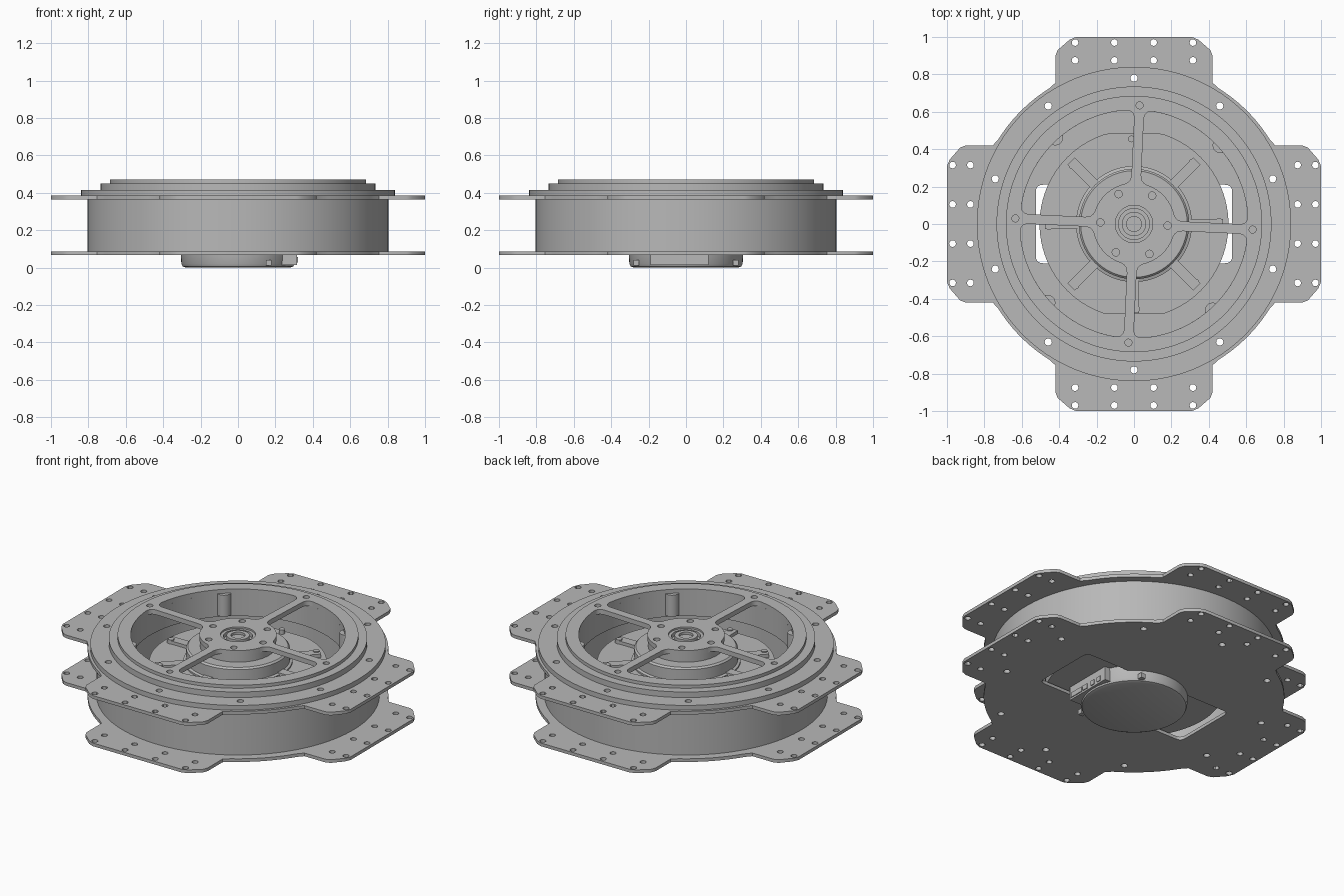
import bpy, bmesh
from math import pi, sin, cos, asin, radians, sqrt
from mathutils import Vector

cube = bpy.data.objects.get("Cube")
if cube:
    bpy.data.objects.remove(cube)

metal = bpy.data.materials.new("grey_metal")
metal.use_nodes = True
grey = (0.48, 0.48, 0.48, 1)
metal.diffuse_color = grey
metal.node_tree.nodes["Principled BSDF"].inputs["Base Color"].default_value = grey


def finish(name, bm):
    bmesh.ops.remove_doubles(bm, verts=bm.verts, dist=1e-5)
    bmesh.ops.recalc_face_normals(bm, faces=bm.faces)
    mesh = bpy.data.meshes.new(name)
    bm.to_mesh(mesh)
    bm.free()
    mesh.materials.clear()
    mesh.materials.append(metal)
    ob = bpy.data.objects.new(name, mesh)
    bpy.context.collection.objects.link(ob)
    bpy.ops.object.select_all(action='DESELECT')
    bpy.context.view_layer.objects.active = ob
    ob.select_set(True)
    bpy.ops.object.shade_smooth_by_angle(angle=radians(30))
    return ob


def polar(r, a):
    return Vector((r * cos(a), r * sin(a)))


def circle(r, centre=(0, 0), n=96):
    return [Vector(centre) + polar(r, 2 * pi * i / n) for i in range(n)]


def rounded(points, f, n=5):
    """Round every corner of a polygon, cutting back by f."""
    out = []
    for i, p in enumerate(points):
        a = p + (points[i - 1] - p).normalized() * f
        b = p + (points[(i + 1) % len(points)] - p).normalized() * f
        for k in range(n + 1):
            t = k / n
            out.append(a * (1 - t) ** 2 + p * 2 * t * (1 - t) + b * t * t)
    return out


def slab(name, loops, z0, z1):
    """Flat part: the first loop is the outline, the others are holes."""
    cu = bpy.data.curves.new(name + "_outline", 'CURVE')
    cu.dimensions, cu.fill_mode = '2D', 'BOTH'
    cu.extrude = (z1 - z0) / 2
    for loop in loops:
        sp = cu.splines.new('POLY')
        sp.points.add(len(loop) - 1)
        for pt, v in zip(sp.points, loop):
            pt.co = (v.x, v.y, 0, 1)
        sp.use_cyclic_u = True
    tmp = bpy.data.objects.new(name + "_outline", cu)
    bpy.context.collection.objects.link(tmp)
    mesh = bpy.data.meshes.new_from_object(tmp.evaluated_get(bpy.context.evaluated_depsgraph_get()))
    bpy.data.objects.remove(tmp)
    bm = bmesh.new()
    bm.from_mesh(mesh)
    bpy.data.meshes.remove(mesh)
    bmesh.ops.translate(bm, verts=bm.verts, vec=(0, 0, (z0 + z1) / 2))
    return finish(name, bm)


def lathe(name, profile, centre=(0, 0), n=96):
    bm = bmesh.new()
    vs = [bm.verts.new((r, 0, z)) for r, z in profile]
    es = [bm.edges.new(p) for p in zip(vs, vs[1:])]
    bmesh.ops.spin(bm, geom=vs + es, cent=(0, 0, 0), axis=(0, 0, 1), angle=2 * pi, steps=n)
    bmesh.ops.translate(bm, verts=bm.verts, vec=(*centre, 0))
    return finish(name, bm)


def disc(name, r, z0, z1, centre=(0, 0), n=24):
    return lathe(name, [(0, z0), (r, z0), (r, z1), (0, z1)], centre, n)


def box(name, x0, x1, y0, y1, z0, z1, turn=0):
    c = [(x0, y0), (x1, y0), (x1, y1), (x0, y1)]
    loop = [polar(1, turn) * x + polar(1, turn + pi / 2) * y for x, y in c]
    return slab(name, [loop], z0, z1)


# Mounting plates: round body with four chamfered tabs
BODY, TAB = 0.855, 0.42
outline = []
for q in range(4):
    t = q * pi / 2
    ux, uy = polar(1, t), polar(1, t + pi / 2)
    half = [(0.755, TAB), (0.90, TAB), (0.93, 0.408), (0.985, 0.345), (1, 0.31)]
    for x, y in [(x, -y) for x, y in half] + half[::-1]:
        outline.append(ux * x + uy * y)
    start = asin(0.455 / BODY)
    for k in range(13):
        outline.append(polar(BODY, t + start + (pi / 2 - 2 * start) * k / 12))

tab_holes = []
for q in range(4):
    for r in (0.875, 0.97):
        for s in (-0.315, -0.105, 0.105, 0.315):
            c = polar(r, q * pi / 2) + polar(s, (q + 1) * pi / 2)
            tab_holes.append(circle(0.018, c, 12))
rim_holes = [circle(0.019, polar(0.78, pi / 2 + k * pi / 5), 16) for k in range(10)]

window = rounded([Vector(p) for p in [(-0.525, -0.21), (0.525, -0.21), (0.525, 0.21), (-0.525, 0.21)]], 0.04)
slab("bottom_plate", [outline, window] + tab_holes + rim_holes, 0.067, 0.087)
slab("top_plate", [outline, circle(0.66)] + tab_holes + rim_holes, 0.365, 0.385)

# Drum and stepped upper rings
slab("drum_wall", [circle(0.805, n=128), circle(0.66)] + rim_holes, 0.087, 0.365)
slab("lower_flange", [circle(0.84, n=128), circle(0.66)] + rim_holes, 0.385, 0.415)
slab("middle_ring", [circle(0.735, n=128), circle(0.66)], 0.415, 0.45)
slab("inner_liner", [circle(0.66), circle(0.61)], 0.30, 0.44)

# Spoked top cover, turned slightly from the axes
TURN, HUB, OPEN, W = radians(-2.7), 0.22, 0.61, 0.026


def opening(t):
    """Gap between two spokes, with filleted corners."""
    loop = []
    for r, f, flip in ((OPEN, 0.05, False), (HUB, 0.045, True)):
        a0, a1 = asin(W / r), pi / 2 - asin(W / r)
        b0, b1 = a0 + f / r, a1 - f / r
        arc = [polar(r, b0 + (b1 - b0) * k / 20) for k in range(21)]
        reach = sqrt(r * r - W * W) + (f if flip else -f)
        ends = []
        for corner, side, tip in ((polar(r, a0), Vector((reach, W)), arc[0]),
                                  (polar(r, a1), Vector((W, reach)), arc[-1])):
            ends.append([side * (1 - u) ** 2 + corner * 2 * u * (1 - u) + tip * u * u
                         for u in (0, 0.2, 0.4, 0.6, 0.8)])
        part = ends[0] + arc + ends[1][::-1]
        loop += part[::-1] if flip else part
    ux, uy = polar(1, t), polar(1, t + pi / 2)
    return [ux * p.x + uy * p.y for p in loop]


gaps = [opening(TURN + q * pi / 2) for q in range(4)]
spoke_holes = [circle(0.019, polar(0.635, TURN + q * pi / 2), 16) for q in range(4)]
hub_holes = [circle(0.02, polar(0.18, TURN + k * pi / 3), 16) for k in range(6)]
slab("spoked_cover", [circle(0.685, n=128), circle(0.10, n=48)] + gaps + spoke_holes + hub_holes, 0.44, 0.47)
slab("hub_skirt", [circle(0.215), circle(0.10, n=48)], 0.39, 0.44)
for q in range(4):
    disc("cover_post", 0.042, 0.31, 0.445, polar(0.625, TURN + pi / 4 + q * pi / 2))

# Central bearing
lathe("bearing", [(0, 0.45), (0.04, 0.45), (0.04, 0.465), (0.065, 0.465), (0.065, 0.435), (0.083, 0.435),
                  (0.083, 0.46), (0.10, 0.46), (0.10, 0.39)], n=48)

# Motor: clipped housing, raised drum, ribs and screws
housing = [Vector((p.x, max(-0.48, min(0.485, p.y)))) for p in circle(0.505)]
slab("motor_housing", [housing], 0.10, 0.30)
lathe("motor_drum", [(0.31, 0.30), (0.31, 0.31), (0.295, 0.315), (0.295, 0.385), (0.285, 0.395), (0, 0.395)])
for k in range(8):
    if k != 2:
        box("motor_rib", 0.29, 0.475, -0.028, 0.028, 0.30, 0.32, k * pi / 4)
    disc("motor_screw", 0.018, 0.30, 0.326, polar(0.455, k * pi / 4 + 0.03), 16)

# Motor base pan under the plate, with its connector block
lathe("base_pan", [(0, 0), (0.28, 0), (0.296, 0.006), (0.303, 0.02), (0.306, 0.10), (0, 0.10)])
box("connector_block", 0.20, 0.315, -0.19, 0.12, 0.015, 0.10)
for y, w in ((-0.13, 0.045), (-0.055, 0.02), (0.012, 0.014), (0.065, 0.014)):
    box("connector_socket", 0.31, 0.32, y - w, y + w, 0.026, 0.056)
for y in (-0.25, 0.25):
    box("pan_clip", 0.15, 0.18, min(y, y * 1.12), max(y, y * 1.12), 0.01, 0.04)
